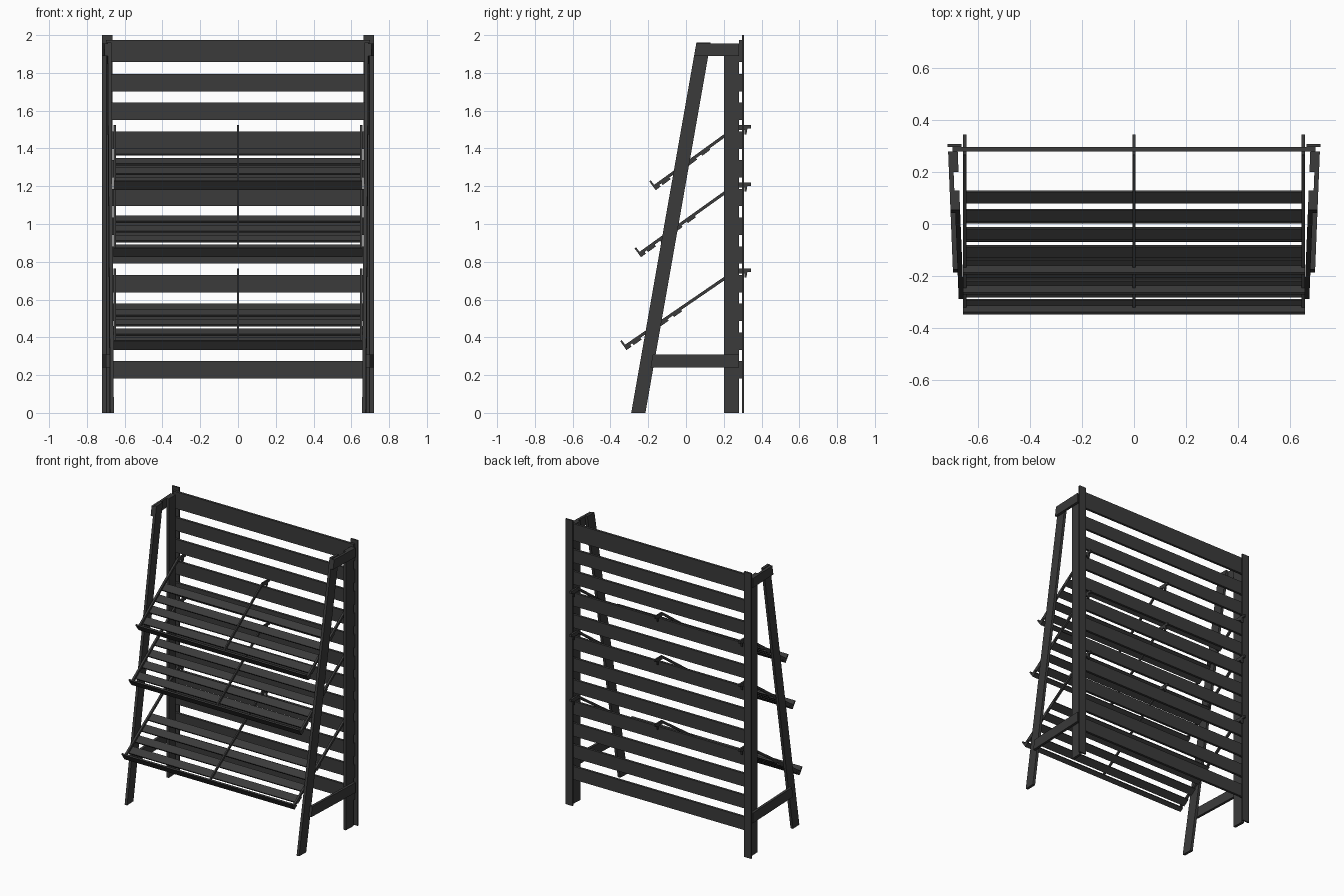
import bpy, bmesh
from mathutils import Vector

cube = bpy.data.objects.get("Cube")
if cube:
    bpy.data.objects.remove(cube, do_unlink=True)

mat = bpy.data.materials.new("charcoal_paint")
mat.use_nodes = True
COLOUR = (0.043, 0.043, 0.043, 1)
mat.diffuse_color = COLOUR
mat.node_tree.nodes["Principled BSDF"].inputs["Base Color"].default_value = COLOUR

BACK_Y = 0.28      # front face of the back panel
TOE = 0.04         # side frames toe inwards towards the front


def extrude(name, profile, x0, x1, toe=0.0):
    """Extrude a (y, z) outline from x0 to x1, shearing x by toe along y."""
    bm = bmesh.new()
    face = bm.faces.new([bm.verts.new((x0, y, z)) for y, z in profile])
    grown = bmesh.ops.extrude_face_region(bm, geom=[face])
    moved = [v for v in grown["geom"] if isinstance(v, bmesh.types.BMVert)]
    bmesh.ops.translate(bm, verts=moved, vec=(x1 - x0, 0, 0))
    for v in bm.verts:
        v.co.x += toe * (v.co.y - BACK_Y)
    bmesh.ops.recalc_face_normals(bm, faces=bm.faces)
    mesh = bpy.data.meshes.new(name)
    bm.to_mesh(mesh)
    bm.free()
    mesh.materials.append(mat)
    obj = bpy.data.objects.new(name, mesh)
    bpy.context.collection.objects.link(obj)
    return obj


def rect(y0, y1, z0, z1):
    return [(y0, z0), (y1, z0), (y1, z1), (y0, z1)]


def strip(a, b, down):
    """Outline of a flat bar from a to b, thickened by the vector down."""
    return [tuple(p) for p in (a, b, b + down, a + down)]


def leg_y(z):
    return -0.29 + 0.176 * z


# Back panel: one wide top board and evenly spaced slats
extrude("back_top_board", rect(BACK_Y, 0.297, 1.857, 1.975), -0.70, 0.70)
for i in range(11):
    top = 1.794 - 0.152 * i
    extrude("back_slat", rect(BACK_Y, 0.297, top - 0.092, top), -0.70, 0.70)

# Side frames
for side, s in (("left", 1), ("right", -1)):
    def part(name, profile, inner, outer, toe=TOE):
        extrude(side + "_" + name, profile, s * inner, s * outer, s * toe)

    part("back_plate", rect(0.297, 0.308, 0, 2), 0.665, 0.72, 0)
    part("back_post", rect(0.20, BACK_Y, 0, 1.955), 0.68, 0.699)
    part("front_leg", [(leg_y(0), 0), (leg_y(0) + 0.075, 0),
                       (leg_y(1.96) + 0.075, 1.96), (leg_y(1.96), 1.96)], 0.68, 0.699)
    for name, z0, z1, inset in (("top_brace", 1.89, 1.955, 0), ("lower_brace", 0.24, 0.31, 0.06)):
        part(name, [(leg_y(z0) + inset, z0), (BACK_Y, z0),
                    (BACK_Y, z1), (leg_y(z1) + inset, z1)], 0.699, 0.717)

# Sloping shelves: (front corner, hook height)
HALF = 0.66
shelves = {"upper": ((-0.152, 1.185), 1.505),
           "middle": ((-0.230, 0.830), 1.202),
           "lower": ((-0.307, 0.338), 0.747)}
for level, (corner, hook_z) in shelves.items():
    front = Vector(corner)
    back = Vector((BACK_Y, hook_z))
    along = (back - front).normalized()
    up = Vector((-along.y, along.x))
    rise = up * 0.016

    # Support rods hooked over the back slats
    for x in (-0.653, 0, 0.653):
        w = 0.007 if x else 0.005
        extrude(level + "_shelf_rod", strip(front + up * 0.012, back + up * 0.006, rise), x - w, x + w)
        extrude(level + "_shelf_hook", [
            (BACK_Y - 0.012, hook_z - 0.01), (BACK_Y, hook_z - 0.008), (0.31, hook_z - 0.008),
            (0.31, hook_z - 0.03), (0.32, hook_z - 0.03), (0.325, hook_z),
            (0.345, hook_z), (0.345, hook_z + 0.018), (BACK_Y - 0.012, hook_z + 0.018)],
            x - w, x + w)

    # Front lip with a small foot
    extrude(level + "_shelf_lip", strip(front, front + up * 0.058, -along * 0.01), -HALF, HALF)
    extrude(level + "_shelf_foot", strip(front, front + along * 0.022, up * 0.012), -HALF, HALF)

    # Four slats under the rods
    for i in range(4):
        start = front + along * (0.036 + 0.087 * i)
        extrude(level + "_shelf_slat", strip(start, start + along * 0.052, up * 0.012), -HALF, HALF)
